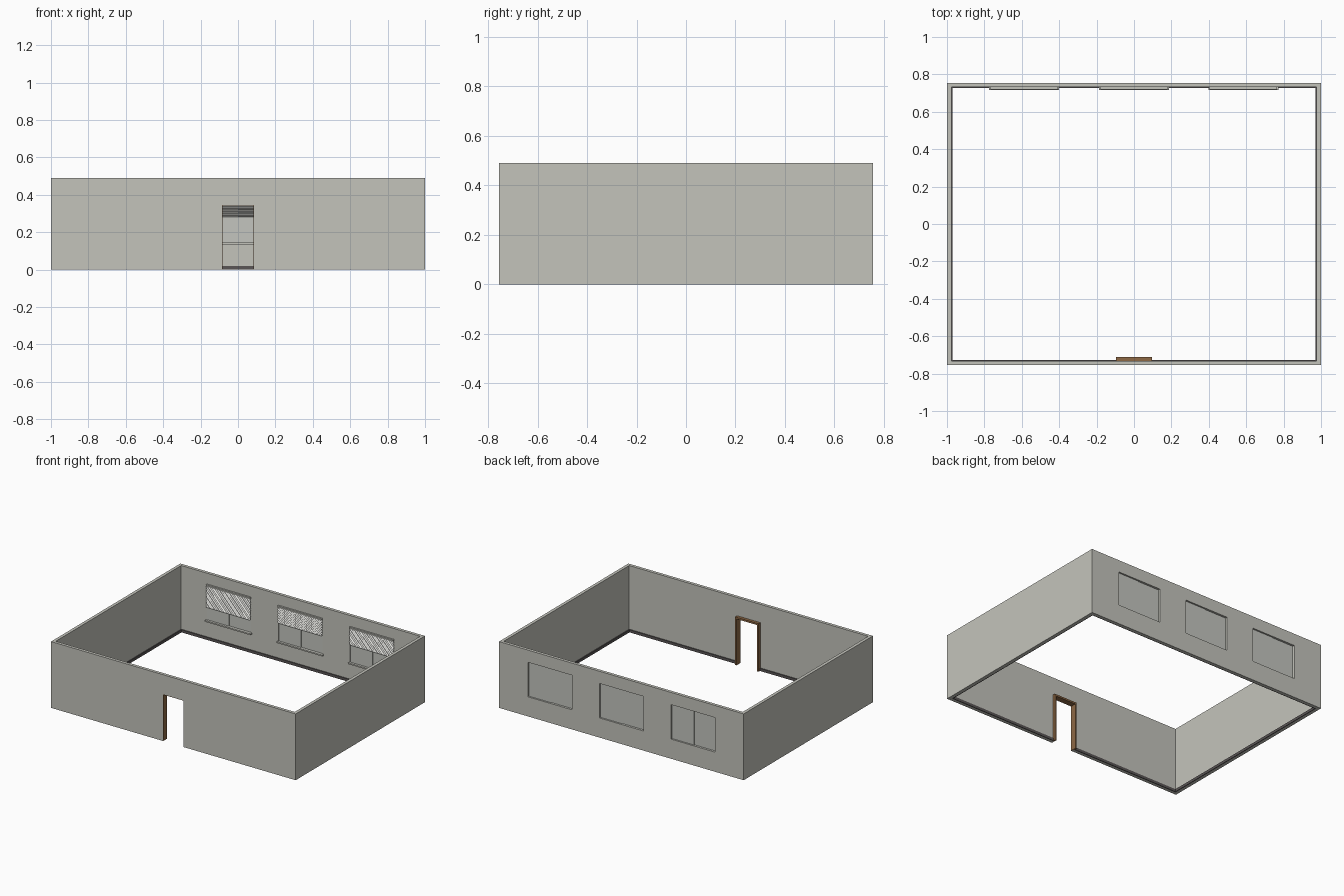
import bpy
import math

if "Cube" in bpy.data.objects:
    bpy.data.objects.remove(bpy.data.objects["Cube"], do_unlink=True)


def material(name, r, g, b):
    m = bpy.data.materials.new(name)
    m.use_nodes = True
    m.diffuse_color = (r, g, b, 1)
    m.node_tree.nodes["Principled BSDF"].inputs["Base Color"].default_value = (r, g, b, 1)
    return m


plaster = material("plaster grey", 0.55, 0.55, 0.5)
wood = material("brown wood", 0.27, 0.14, 0.06)
charcoal = material("dark skirting", 0.1, 0.09, 0.09)
white = material("blind white", 0.75, 0.75, 0.72)
pane_grey = material("pane grey", 0.55, 0.56, 0.52)


def box(name, x, y, z, mat, tilt=0):
    """Box from (min, max) ranges, optionally tilted about x."""
    bpy.ops.mesh.primitive_cube_add(size=1)
    ob = bpy.context.object
    ob.name = name
    ob.location = [(r[0] + r[1]) / 2 for r in (x, y, z)]
    ob.scale = [r[1] - r[0] for r in (x, y, z)]
    ob.rotation_euler.x = tilt
    ob.data.materials.append(mat)
    bpy.ops.object.transform_apply(location=True, rotation=True, scale=True)
    return ob


def cut(target, x, y, z):
    """Cut a box-shaped opening and discard the cutter."""
    cutter = box("cutter", x, y, z, plaster)
    cutter.hide_render = True
    mod = target.modifiers.new("opening", "BOOLEAN")
    mod.operation = "DIFFERENCE"
    mod.solver = "EXACT"
    mod.object = cutter
    bpy.context.view_layer.objects.active = target
    bpy.ops.object.modifier_apply(modifier=mod.name)
    bpy.data.objects.remove(cutter, do_unlink=True)


W, D, H = 1.0, 0.755, 0.49        # half width, half depth, height
IX, IY = 0.977, 0.732             # inner faces of the walls
DOOR_W, DOOR_H = 0.085, 0.345
WIN_W, WIN_LOW, WIN_TOP = 0.18, 0.145, 0.4

# Walls, open at top and bottom
walls = box("walls", (-W, W), (-D, D), (0, H), plaster)
cut(walls, (-IX, IX), (-IY, IY), (-0.1, H + 0.1))
cut(walls, (-DOOR_W, DOOR_W), (-D - 0.1, -IY + 0.1), (-0.1, DOOR_H))
windows = (("left", 0.585, 0.275), ("middle", 0, 0.28), ("right", -0.587, 0.24))
for side, cx, low in windows:
    cut(walls, (cx - WIN_W, cx + WIN_W), (IY - 0.1, D + 0.1), (WIN_LOW, WIN_TOP))

# Windows: two sliding panes, inner sill and slatted blind
for side, cx, low in windows:
    box(side + "_outer_pane", (cx, cx + WIN_W), (0.739, 0.743), (WIN_LOW, WIN_TOP), pane_grey)
    box(side + "_inner_pane", (cx - WIN_W, cx), (0.734, 0.739), (WIN_LOW, WIN_TOP), pane_grey)
    box(side + "_sill", (cx - 0.187, cx + 0.187), (0.717, IY), (WIN_LOW - 0.01, WIN_LOW), plaster)
    box(side + "_blind_rail", (cx - WIN_W, cx + WIN_W), (0.719, IY), (WIN_TOP, WIN_TOP + 0.01), plaster)
    count = round((WIN_TOP - low) / 0.009)
    slats = []
    for i in range(count):
        z = low + (i + 0.5) * (WIN_TOP - low) / count
        slats.append(box(side + "_blind", (cx - WIN_W, cx + WIN_W), (0.72, 0.731),
                         (z - 0.0008, z + 0.0008), white, math.radians(30)))
    bpy.ops.object.select_all(action="DESELECT")
    for s in slats:
        s.select_set(True)
    bpy.context.view_layer.objects.active = slats[0]
    bpy.ops.object.join()
    bpy.context.object.name = side + "_blind"

# Door casing on the inside, with a thin lining through the wall
CY = (-IY, -0.71)
LY = (-D + 0.001, -IY)
for side, s in (("left", 1), ("right", -1)):
    box(side + "_door_casing", sorted((s * 0.083, s * 0.095)), CY, (0, 0.355), wood)
    box(side + "_door_lining", sorted((s * 0.083, s * DOOR_W)), LY, (0, DOOR_H), wood)
box("top_door_casing", (-0.083, 0.083), CY, (0.342, 0.355), wood)
box("top_door_lining", (-0.083, 0.083), LY, (0.342, DOOR_H), wood)

# Skirting around the inside, with a gap at the door
T, SH = 0.006, (0, 0.02)
box("back_skirting", (-IX, IX), (IY - T, IY), SH, charcoal)
for side, s in (("left", 1), ("right", -1)):
    box(side + "_skirting", sorted((s * (IX - T), s * IX)), (-IY + T, IY - T), SH, charcoal)
    box(side + "_front_skirting", sorted((s * 0.095, s * IX)), (-IY, -IY + T), SH, charcoal)
